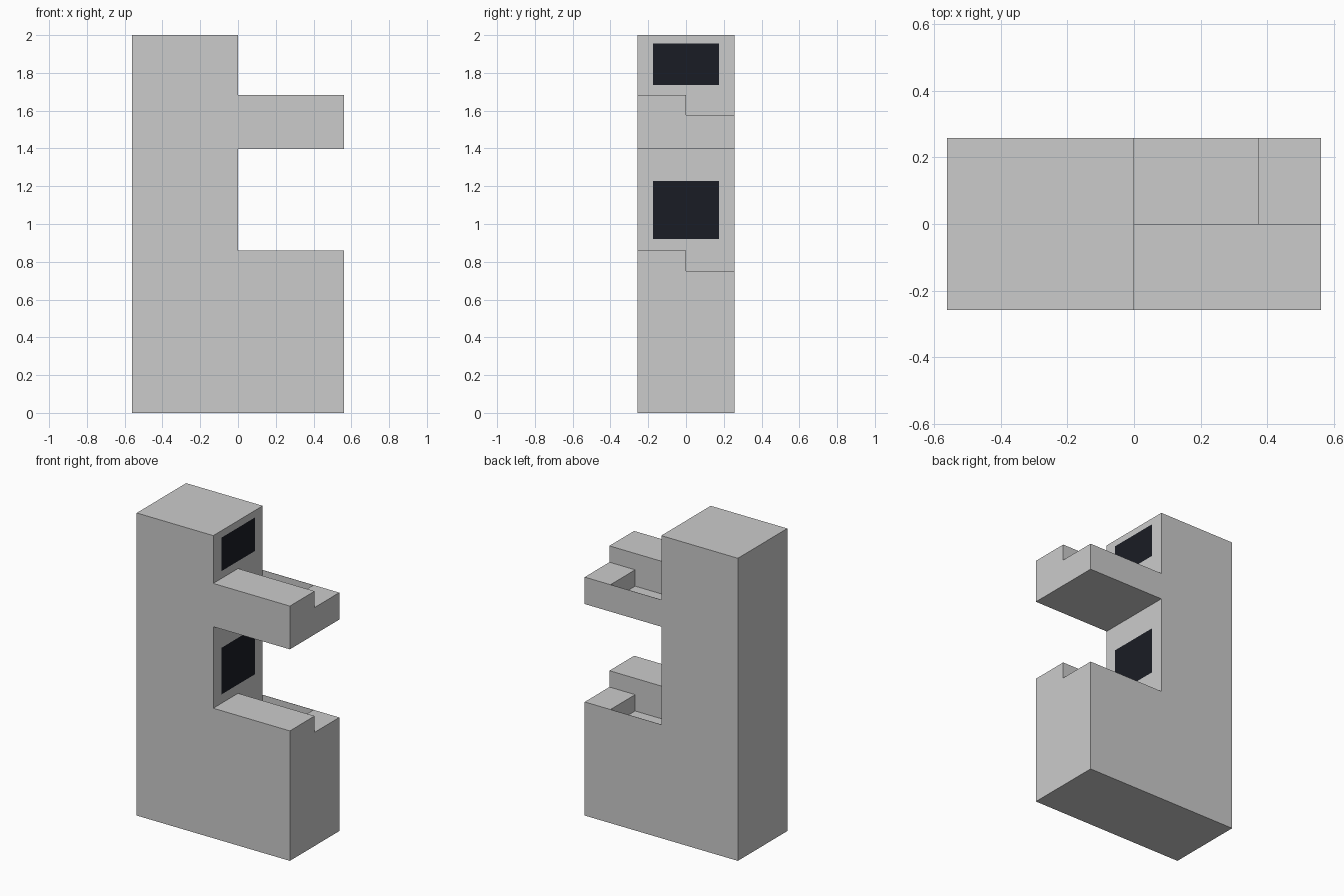
import bpy, bmesh

if "Cube" in bpy.data.objects:
    bpy.data.objects.remove(bpy.data.objects["Cube"])

HALF_X, HALF_Y, HEIGHT = 0.56, 0.258, 2.0
SHELVES = [(0.0, 0.859), (1.398, 1.684)]      # underside and top of each projecting shelf
SCREENS = [(0.92, 1.228), (1.735, 1.956)]     # bottom and top of each screen
STEP, PIT_END, RIM = 0.108, 0.372, 0.002


def make_object(name, bm):
    mesh = bpy.data.meshes.new(name)
    bmesh.ops.recalc_face_normals(bm, faces=bm.faces)
    bm.to_mesh(mesh)
    bm.free()
    obj = bpy.data.objects.new(name, mesh)
    bpy.context.collection.objects.link(obj)
    return obj


def box(name, lo, hi):
    bm = bmesh.new()
    bmesh.ops.create_cube(bm, size=1)
    for v in bm.verts:
        for i in range(3):
            v.co[i] = hi[i] if v.co[i] > 0 else lo[i]
    return make_object(name, bm)


def cut(target, cutter):
    mod = target.modifiers.new(cutter.name, 'BOOLEAN')
    mod.operation = 'DIFFERENCE'
    mod.solver = 'EXACT'
    mod.object = cutter
    cutter.hide_render = True
    cutter.hide_viewport = True
    cutter.display_type = 'WIRE'


# Cabinet: front profile with two shelves, extruded through the depth
(_, low_top), (up_bot, up_top) = SHELVES
profile = [(-HALF_X, 0), (HALF_X, 0), (HALF_X, low_top), (0, low_top),
           (0, up_bot), (HALF_X, up_bot), (HALF_X, up_top), (0, up_top),
           (0, HEIGHT), (-HALF_X, HEIGHT)]
bm = bmesh.new()
face = bm.faces.new([bm.verts.new((x, -HALF_Y, z)) for x, z in profile])
ext = bmesh.ops.extrude_face_region(bm, geom=[face], use_keep_orig=True)
bmesh.ops.translate(bm, vec=(0, 2 * HALF_Y, 0),
                    verts=[g for g in ext['geom'] if isinstance(g, bmesh.types.BMVert)])
cabinet = make_object("cabinet", bm)

# Shelf tops: lowered rear half, with a thin-rimmed pit next to the column
for i, (_, top) in enumerate(SHELVES):
    cut(cabinet, box(f"step_cutter_{i}", (0, 0, top - STEP),
                     (HALF_X + 0.1, HALF_Y + 0.1, top + 0.02)))
    cut(cabinet, box(f"pit_cutter_{i}", (0, 0, top - 2 * STEP),
                     (PIT_END, HALF_Y - RIM, top + 0.02)))

# Dark screens on the column
dark = bpy.data.materials.new("dark_screen")
dark.diffuse_color = (0.010, 0.012, 0.018, 1)
dark.use_nodes = True
dark.node_tree.nodes["Principled BSDF"].inputs["Base Color"].default_value = dark.diffuse_color
for name, (z0, z1) in zip(("lower_screen", "upper_screen"), SCREENS):
    bm = bmesh.new()
    bm.faces.new([bm.verts.new((0.003, y, z)) for y, z in
                  ((-0.175, z0), (0.175, z0), (0.175, z1), (-0.175, z1))])
    screen = make_object(name, bm)
    screen.data.materials.append(dark)
